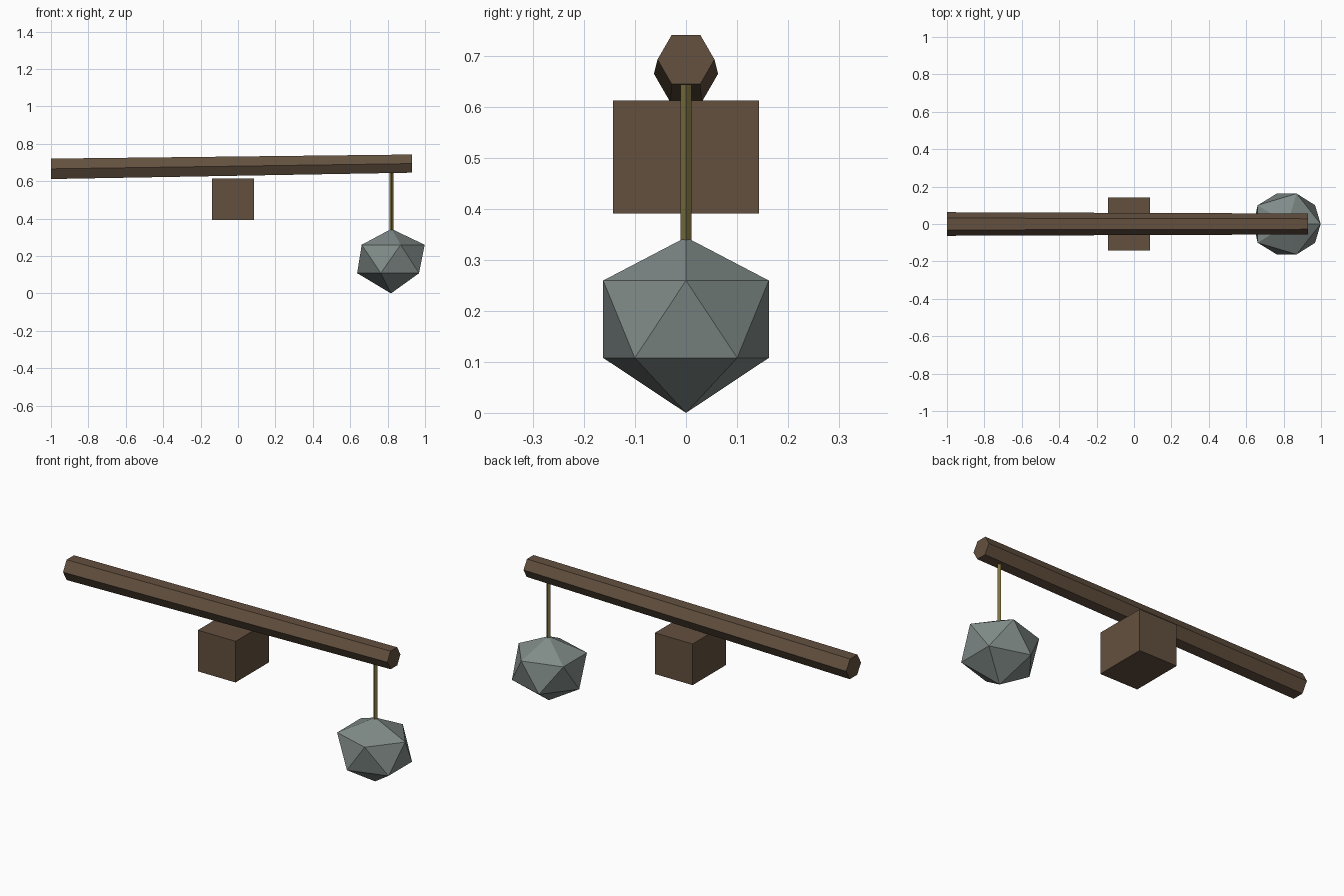
import bpy, bmesh, math
from mathutils import Vector

if "Cube" in bpy.data.objects:
    bpy.data.objects.remove(bpy.data.objects["Cube"])


def material(name, r, g, b):
    """Flat colour given in sRGB 0-255, stored as linear."""
    m = bpy.data.materials.new(name)
    m.diffuse_color = [((c / 255 + 0.055) / 1.055) ** 2.4 for c in (r, g, b)] + [1]
    m.use_nodes = True
    m.node_tree.nodes["Principled BSDF"].inputs["Base Color"].default_value = m.diffuse_color
    return m


WOOD = material("brown_wood", 99, 80, 63)
STONE = material("grey_stone", 128, 139, 136)
ROPE = material("olive_rope", 122, 111, 62)


def finish(name, bm, mat):
    bmesh.ops.recalc_face_normals(bm, faces=bm.faces[:])
    me = bpy.data.meshes.new(name)
    bm.to_mesh(me)
    bm.free()
    me.materials.append(mat)
    ob = bpy.data.objects.new(name, me)
    bpy.context.collection.objects.link(ob)
    return ob


def ring(bm, centre, axis_u, axis_v, ru, rv, sides, start=0.0):
    """Regular polygon of vertices in the plane of two axes."""
    verts = []
    for i in range(sides):
        a = start + 2 * math.pi * i / sides
        verts.append(bm.verts.new(Vector(centre) + Vector(axis_u) * ru * math.cos(a)
                                  + Vector(axis_v) * rv * math.sin(a)))
    return verts


def tapered_bar(name, p0, p1, r0, r1, sides, axis_u, mat):
    """Capped prism between two points, first corner along axis_u."""
    bm = bmesh.new()
    axis = (Vector(p1) - Vector(p0)).normalized()
    u = Vector(axis_u)
    v = axis.cross(u)
    a = ring(bm, p0, u, v, r0, r0, sides)
    b = ring(bm, p1, u, v, r1, r1, sides)
    for i in range(sides):
        j = (i + 1) % sides
        bm.faces.new((a[i], a[j], b[j], b[i]))
    bm.faces.new(a)
    bm.faces.new(b)
    return finish(name, bm, mat)


# Hexagonal, slightly tilted and tapered beam
tapered_bar("beam", (-1.0, 0, 0.666), (0.93, 0, 0.694), 0.063, 0.056, 6, (0, 1, 0), WOOD)

# Support block under the beam
bm = bmesh.new()
bmesh.ops.create_cube(bm, size=1)
bmesh.ops.scale(bm, vec=(0.225, 0.286, 0.222), verts=bm.verts)
bmesh.ops.translate(bm, vec=(-0.027, 0, 0.503), verts=bm.verts)
finish("support_block", bm, WOOD)

# Hanging rope
tapered_bar("rope", (0.82, 0, 0.33), (0.82, 0, 0.665), 0.011, 0.011, 4, (1, 0, 0), ROPE)

# Twenty-sided hanging weight: two five-corner rings and two tips
bm = bmesh.new()
X, Y = (1, 0, 0), (0, 1, 0)
upper = ring(bm, (0.812, 0, 0.26), X, Y, 0.186, 0.171, 5)
lower = ring(bm, (0.820, 0, 0.108), X, Y, 0.183, 0.171, 5, math.pi / 5)
top = bm.verts.new((0.82, 0, 0.345))
bottom = bm.verts.new((0.818, 0, 0.0))
for i in range(5):
    j = (i + 1) % 5
    bm.faces.new((top, upper[i], upper[j]))
    bm.faces.new((upper[i], lower[i], upper[j]))
    bm.faces.new((lower[i], lower[j], upper[j]))
    bm.faces.new((bottom, lower[j], lower[i]))
finish("hanging_weight", bm, STONE)
